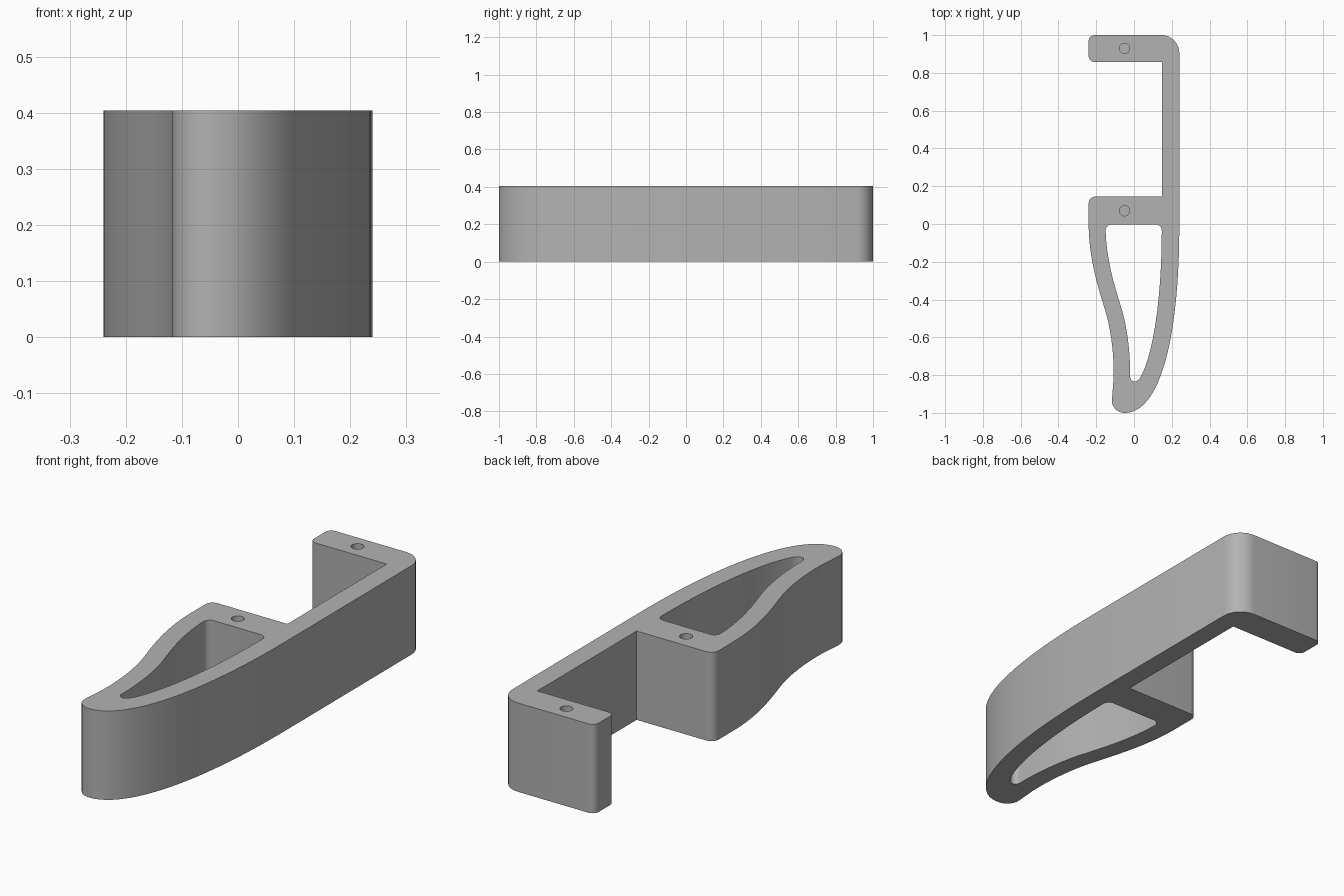
import bpy, bmesh, math
from mathutils import Vector
from mathutils.geometry import interpolate_bezier

cube = bpy.data.objects.get("Cube")
if cube:
    bpy.data.objects.remove(cube, do_unlink=True)

HEIGHT = 0.404

grey = bpy.data.materials.new("plain_grey")
grey.use_nodes = True
colour = (0.45, 0.45, 0.45, 1)
grey.diffuse_color = colour
grey.node_tree.nodes["Principled BSDF"].inputs["Base Color"].default_value = colour


def bezier(a, b, c, d, n=20):
    return interpolate_bezier(*[Vector((*p, 0)) for p in (a, b, c, d)], n)


def corner(a, tip, b):
    """Rounded corner from a to b around the sharp point tip."""
    a, tip, b = Vector(a), Vector(tip), Vector(b)
    return bezier(a, a.lerp(tip, 0.55), b.lerp(tip, 0.55), b, 9)


def prism(name, points, z0, z1):
    """Upright solid with the given outline."""
    bm = bmesh.new()
    ring = []
    for p in points:
        if not ring or (Vector((p[0], p[1], z0)) - ring[-1].co).length > 1e-4:
            ring.append(bm.verts.new((p[0], p[1], z0)))
    face = bm.faces.new(ring)
    top = bmesh.ops.extrude_face_region(bm, geom=[face])["geom"]
    verts = [v for v in top if isinstance(v, bmesh.types.BMVert)]
    bmesh.ops.translate(bm, verts=verts, vec=(0, 0, z1 - z0))
    bmesh.ops.recalc_face_normals(bm, faces=bm.faces)
    mesh = bpy.data.meshes.new(name)
    bm.to_mesh(mesh)
    bm.free()
    mesh.materials.append(grey)
    obj = bpy.data.objects.new(name, mesh)
    bpy.context.collection.objects.link(obj)
    return obj


# Outer outline: curved grip, straight spine and two arms
outer = (
    bezier((0.24, 0), (0.24, -0.6), (0.14, -1), (-0.05, -1), 40)
    + corner((-0.05, -1), (-0.122, -1), (-0.117, -0.93))
    + bezier((-0.108, -0.82), (-0.105, -0.7), (-0.12, -0.56), (-0.155, -0.45))
    + bezier((-0.155, -0.45), (-0.195, -0.32), (-0.24, -0.17), (-0.24, 0))
    + corner((-0.24, 0.11), (-0.24, 0.145), (-0.205, 0.145))
    + [(0.147, 0.145), (0.147, 0.858)]
    + corner((-0.21, 0.858), (-0.24, 0.858), (-0.24, 0.888))
    + corner((-0.24, 0.97), (-0.24, 1), (-0.21, 1))
    + corner((0.145, 1), (0.24, 1), (0.24, 0.905))
)

# Opening through the grip
inner = (
    corner((0.117, -0.003), (0.147, -0.003), (0.147, -0.035))
    + bezier((0.147, -0.035), (0.147, -0.35), (0.11, -0.67), (0.035, -0.81), 30)
    + corner((0.035, -0.81), (0.022, -0.834), (0.005, -0.834))
    + corner((0.005, -0.834), (-0.02, -0.834), (-0.02, -0.81))
    + bezier((-0.02, -0.81), (-0.02, -0.68), (-0.035, -0.55), (-0.068, -0.44))
    + bezier((-0.068, -0.44), (-0.11, -0.31), (-0.148, -0.17), (-0.15, -0.033))
    + corner((-0.15, -0.033), (-0.15, -0.003), (-0.12, -0.003))
)

bracket = prism("bracket_body", outer, 0, HEIGHT)
cutters = [prism("grip_opening_cutter", inner, -0.1, HEIGHT + 0.1)]

# Blind pin holes in the two arms
for y in (0.07, 0.93):
    circle = [(-0.05 + 0.027 * math.cos(i * math.tau / 32),
               y + 0.027 * math.sin(i * math.tau / 32)) for i in range(32)]
    cutters.append(prism("pin_hole_cutter", circle, 0.1, HEIGHT + 0.1))

bpy.ops.object.select_all(action="DESELECT")
bpy.context.view_layer.objects.active = bracket
bracket.select_set(True)
for cutter in cutters:
    mod = bracket.modifiers.new("cut", "BOOLEAN")
    mod.operation = "DIFFERENCE"
    mod.solver = "EXACT"
    mod.object = cutter
    bpy.ops.object.modifier_apply(modifier=mod.name)
    bpy.data.objects.remove(cutter, do_unlink=True)

bpy.ops.object.shade_smooth_by_angle(angle=math.radians(30))
